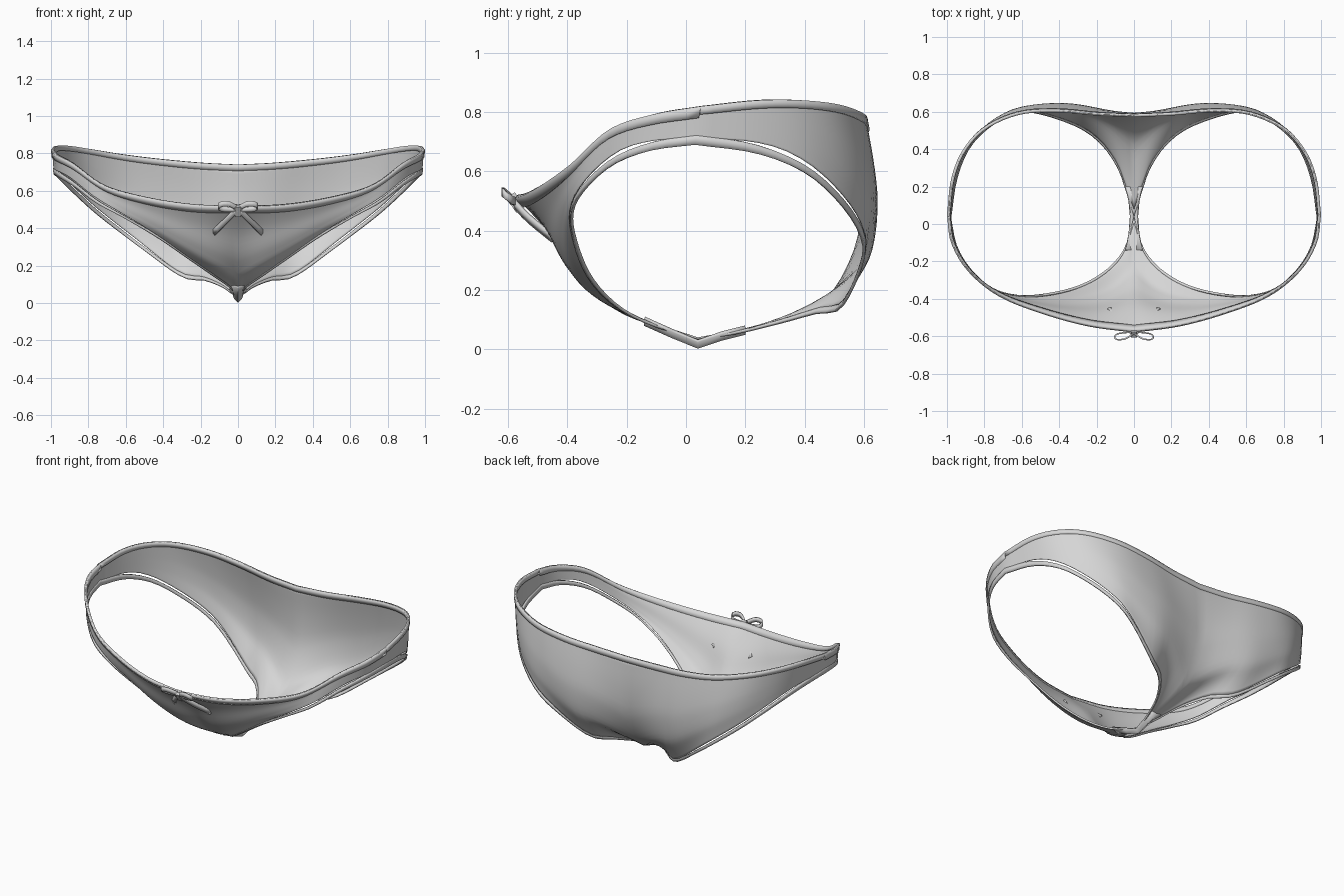
import bpy, bmesh
from mathutils import Vector

cube = bpy.data.objects.get("Cube")
if cube:
    bpy.data.objects.remove(cube)

fabric = bpy.data.materials.new("light_grey_fabric")
fabric.use_nodes = True
grey = (0.67, 0.67, 0.67, 1)
fabric.diffuse_color = grey
fabric.node_tree.nodes["Principled BSDF"].inputs["Base Color"].default_value = grey
INSIDE = Vector((0, 0.05, 0.6))


def smooth_path(points, n):
    """Catmull-Rom through the points, resampled evenly to n + 1 points."""
    p = [Vector(q) for q in points]
    p = [p[0] * 2 - p[1]] + p + [p[-1] * 2 - p[-2]]
    fine = []
    for a, b, c, d in zip(p, p[1:], p[2:], p[3:]):
        for i in range(12):
            t = i / 12
            fine.append(0.5 * (2 * b + (c - a) * t + (2 * a - 5 * b + 4 * c - d) * t * t
                               + (3 * b - a - 3 * c + d) * t ** 3))
    fine.append(p[-2])
    dist = [0]
    for a, b in zip(fine, fine[1:]):
        dist.append(dist[-1] + (b - a).length)
    out, k = [], 0
    for i in range(n + 1):
        s = dist[-1] * i / n
        while k < len(dist) - 2 and dist[k + 1] < s:
            k += 1
        out.append(fine[k].lerp(fine[k + 1], (s - dist[k]) / (dist[k + 1] - dist[k])))
    return out


def cloth(name, grids, thickness, mirror=True):
    """Join grids of points into one thin sheet facing outward, mirrored across x."""
    bm = bmesh.new()
    for grid in grids:
        vs = [[bm.verts.new(p) for p in row] for row in grid]
        for r0, r1 in zip(vs, vs[1:]):
            for i in range(len(r0) - 1):
                bm.faces.new((r0[i], r0[i + 1], r1[i + 1], r1[i]))
    bmesh.ops.remove_doubles(bm, verts=bm.verts[:], dist=0.0005)
    bmesh.ops.recalc_face_normals(bm, faces=bm.faces[:])
    bm.normal_update()
    facing = sum(f.normal.dot(f.calc_center_median() - INSIDE) * f.calc_area() for f in bm.faces)
    if facing < 0:
        bmesh.ops.reverse_faces(bm, faces=bm.faces[:])
    mesh = bpy.data.meshes.new(name)
    bm.to_mesh(mesh)
    bm.free()
    mesh.materials.append(fabric)
    obj = bpy.data.objects.new(name, mesh)
    bpy.context.collection.objects.link(obj)
    if mirror:
        obj.modifiers.new("Mirror", 'MIRROR').merge_threshold = 0.002
    solid = obj.modifiers.new("Thickness", 'SOLIDIFY')
    solid.thickness, solid.offset = thickness, 0
    bpy.ops.object.select_all(action='DESELECT')
    obj.select_set(True)
    bpy.context.view_layer.objects.active = obj
    bpy.ops.object.shade_smooth_by_angle(angle=0.9)


# Guide lines of the left half: waist, leg opening and centre line
N = 32
crotch = (0, 0.04, 0.035)
hip_top, hip_low = (0.992, 0.05, 0.82), (0.982, 0.03, 0.69)
front = dict(
    band=0.04,
    waist=smooth_path([(0, -0.575, 0.515), (0.25, -0.54, 0.525), (0.5, -0.47, 0.565),
                       (0.72, -0.38, 0.63), (0.88, -0.25, 0.745), (0.97, -0.1, 0.795), hip_top], N),
    leg=smooth_path([crotch, (0.045, -0.12, 0.085), (0.13, -0.23, 0.145), (0.26, -0.315, 0.235),
                     (0.42, -0.365, 0.345), (0.6, -0.385, 0.45), (0.75, -0.35, 0.53),
                     (0.87, -0.25, 0.62), (0.95, -0.12, 0.67), hip_low], N),
    centre=smooth_path([crotch, (0, -0.2, 0.115), (0, -0.3, 0.19), (0, -0.365, 0.26),
                        (0, -0.44, 0.37), (0, -0.51, 0.45), (0, -0.575, 0.515)], N))
back = dict(
    band=0.028,
    waist=smooth_path([(0, 0.58, 0.74), (0.2, 0.588, 0.75), (0.42, 0.605, 0.77), (0.62, 0.59, 0.795),
                       (0.8, 0.51, 0.825), (0.91, 0.39, 0.84), (0.97, 0.24, 0.84), hip_top], N),
    leg=smooth_path([crotch, (0.04, 0.17, 0.055), (0.085, 0.3, 0.085), (0.175, 0.43, 0.12),
                     (0.3, 0.52, 0.14), (0.5, 0.59, 0.28), (0.62, 0.595, 0.37), (0.76, 0.53, 0.48),
                     (0.88, 0.41, 0.59), (0.95, 0.24, 0.66), hip_low], N),
    centre=smooth_path([crotch, (0, 0.25, 0.075), (0, 0.42, 0.125), (0, 0.5, 0.2),
                        (0, 0.555, 0.3), (0, 0.585, 0.4), (0, 0.592, 0.56), (0, 0.58, 0.74)], N))


def surface(g, i, u):
    """Point on the panel at station i, with u running from leg to waist."""
    f = min(u, 0.9999) * N
    k = int(f)
    mid = g["centre"][k].lerp(g["centre"][k + 1], f - k)
    bulge = mid - g["centre"][0].lerp(g["centre"][-1], u)
    return g["leg"][i].lerp(g["waist"][i], u) + bulge * (1 - i / N) ** 2.5


def strip(g, low, high, rows):
    """Grid between two functions giving u from station fraction and panel height."""
    grid = []
    for i in range(N + 1):
        span = (g["waist"][i] - g["leg"][i]).length
        a, b = low(i / N, span), high(i / N, span)
        grid.append([surface(g, i, a + (b - a) * j / rows) for j in range(rows + 1)])
    return grid


def slit(t, span):
    """Panel edge, leaving a narrow slit beside the leg band away from the crotch."""
    return (0.028 + 0.022 * max(0, min(1, (t - 0.3) * 5, (0.95 - t) * 8))) / span


halves = (front, back)
cloth("body_panels", [strip(g, slit, lambda t, s: 1, 20) for g in halves], 0.005)
cloth("leg_bands", [strip(g, lambda t, s: 0, lambda t, s: 0.032 / s, 2) for g in halves], 0.01)
cloth("waist_band", [strip(g, lambda t, s: 1 - g["band"] / s, lambda t, s: 1, 2)
                     for g in halves], 0.016)

# Narrow gusset joining front and back
gusset = [(-0.14, 0.085, 0.045), (-0.05, 0.045, 0.026), (0.04, 0.008, 0.018),
          (0.12, 0.035, 0.026), (0.2, 0.055, 0.045)]
cloth("gusset", [[[(w * s, y, z + 0.02 * abs(s)) for s in (-1, 0, 1)] for y, z, w in gusset]],
      0.012, mirror=False)

# Bow: two loops, two tails and a knot
for side, label in ((1, "left"), (-1, "right")):
    tail = smooth_path([(0, -0.59, 0.505), (0.06 * side, -0.535, 0.445), (0.13 * side, -0.45, 0.375)], 6)
    cloth(label + "_bow_tail", [[[p + Vector((0.009 * side * s, 0, 0.012 * s)) for s in (-1, 1)]
                                 for p in tail]], 0.012, mirror=False)
    loop = smooth_path([(0, -0.585, 0.505), (0.05 * side, -0.615, 0.53), (0.1 * side, -0.615, 0.525),
                        (0.095 * side, -0.59, 0.505), (0.04 * side, -0.58, 0.5), (0, -0.58, 0.5)], 14)
    cloth(label + "_bow_loop", [[[p + Vector((0, 0, 0.014 * s)) for s in (-1, 1)]
                                 for p in loop]], 0.008, mirror=False)
bpy.ops.mesh.primitive_cube_add(size=1, location=(0, -0.575, 0.495), rotation=(0.6, 0, 0))
knot = bpy.context.object
knot.name = "bow_knot"
knot.scale = (0.03, 0.035, 0.06)
knot.data.materials.append(fabric)
bevel = knot.modifiers.new("Soft", 'BEVEL')
bevel.width, bevel.segments = 0.01, 2
